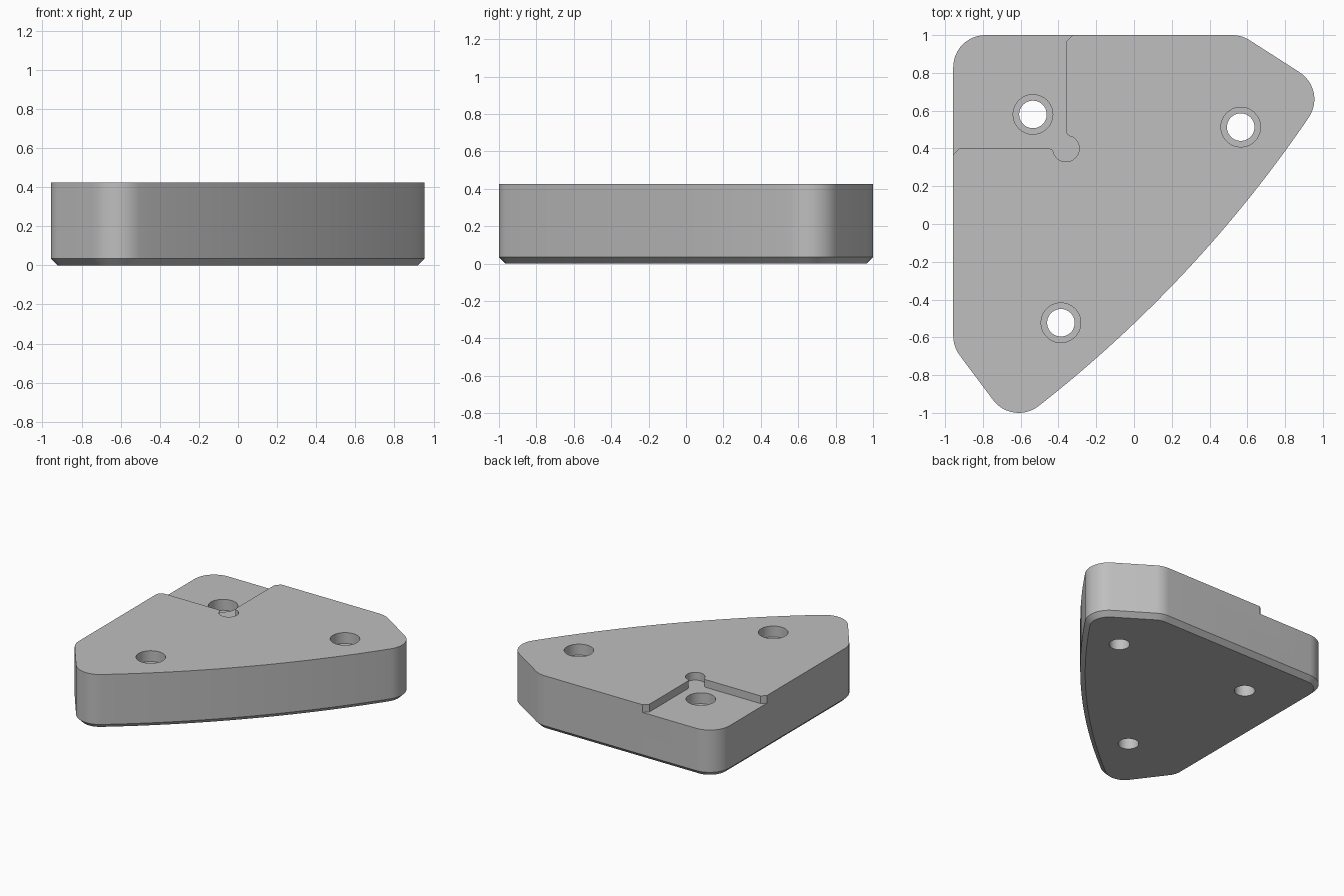
import bpy, bmesh
from math import radians, sin, cos, atan2, sqrt, pi

cube = bpy.data.objects.get("Cube")
if cube:
    bpy.data.objects.remove(cube, do_unlink=True)

grey = bpy.data.materials.new("plain grey")
grey.use_nodes = True
colour = (0.52, 0.52, 0.52, 1)
grey.diffuse_color = colour
grey.node_tree.nodes["Principled BSDF"].inputs["Base Color"].default_value = colour

TOP, CHAMFER, RADIUS = 0.425, 0.035, 0.17
POCKET_FLOOR = 0.365


def arc(cx, cy, r, a0, a1, n):
    """Points along an arc, angles in radians."""
    steps = [a0 + (a1 - a0) * i / n for i in range(n + 1)]
    return [(cx + r * cos(a), cy + r * sin(a)) for a in steps]


def loft(name, layers):
    """Closed solid through matching outlines given as (points, z)."""
    bm = bmesh.new()
    rings = [[bm.verts.new((x, y, z)) for x, y in pts] for pts, z in layers]
    for low, high in zip(rings, rings[1:]):
        for i in range(len(low)):
            j = (i + 1) % len(low)
            bm.faces.new((low[i], low[j], high[j], high[i]))
    bm.faces.new(rings[0][::-1])
    bm.faces.new(rings[-1])
    bmesh.ops.recalc_face_normals(bm, faces=bm.faces[:])
    mesh = bpy.data.meshes.new(name)
    bm.to_mesh(mesh)
    bm.free()
    mesh.materials.append(grey)
    obj = bpy.data.objects.new(name, mesh)
    bpy.context.collection.objects.link(obj)
    return obj


# Plate outline: rounded corners around these centres, one side bowed
corners = [(-0.787, 0.83), (0.52, 0.83), (0.785, 0.66), (-0.61, -0.83), (-0.787, -0.593)]
BOW = 6.63
(ax, ay), (bx, by) = corners[2], corners[3]
half = sqrt((ax - bx) ** 2 + (ay - by) ** 2) / 2
reach = sqrt(BOW ** 2 - half ** 2)
bow_x = (ax + bx) / 2 - reach * (ay - by) / (2 * half)
bow_y = (ay + by) / 2 + reach * (ax - bx) / (2 * half)
bow_start = atan2(ay - bow_y, ax - bow_x)
bow_end = atan2(by - bow_y, bx - bow_x)


def outline(r):
    pts = []
    count = len(corners)
    normals = []
    for i, (x, y) in enumerate(corners):
        nx, ny = corners[(i + 1) % count]
        normals.append(atan2(ny - y, nx - x) + pi / 2)
    for i, (x, y) in enumerate(corners):
        a0 = bow_end if i == 3 else normals[i - 1]
        a1 = bow_start if i == 2 else normals[i]
        turn = (a0 - a1) % (2 * pi)
        pts += arc(x, y, r, a0, a0 - turn, 12)
        if i == 2:
            pts += arc(bow_x, bow_y, BOW + r, bow_start, bow_end, 32)[1:-1]
    return pts


plate = loft("corner_plate", [(outline(RADIUS - CHAMFER), 0),
                              (outline(RADIUS), CHAMFER),
                              (outline(RADIUS), TOP)])

# Corner pocket: half profile mirrored over its diagonal, with a relief round
px, py = -0.36, 0.40
touch = atan2(0.095, 0.032)
side = [(0.035, 0.8), (0.035, 0.6), (0, 0.565)]
side += arc(0.032, 0.095, 0.032, pi, pi + touch, 8)
side += arc(0, 0, 0.07, touch, -pi / 4, 14)[1:]
profile = side + [(-v, -u) for u, v in side[-2::-1]] + [(-0.8, 0.8)]
profile = [(px + u, py + v) for u, v in profile]
cutters = [loft("pocket_cutter", [(profile, POCKET_FLOOR), (profile, 0.6)])]

# Counterbored screw holes
for x, y, surface in ((-0.535, 0.58, POCKET_FLOOR), (0.565, 0.513, TOP), (-0.387, -0.523, TOP)):
    bore = arc(x, y, 0.073, 0, 2 * pi, 40)[:-1]
    sink = arc(x, y, 0.105, 0, 2 * pi, 40)[:-1]
    ledge = surface - 0.085
    cutters.append(loft("hole_cutter", [(bore, -0.1), (bore, ledge), (sink, ledge), (sink, 0.6)]))

bpy.ops.object.select_all(action='DESELECT')
plate.select_set(True)
bpy.context.view_layer.objects.active = plate
for cutter in cutters:
    cutter.hide_render = True
    cut = plate.modifiers.new("cut", 'BOOLEAN')
    cut.operation = 'DIFFERENCE'
    cut.solver = 'EXACT'
    cut.object = cutter
    bpy.ops.object.modifier_apply(modifier=cut.name)
    bpy.data.objects.remove(cutter, do_unlink=True)

bpy.ops.object.shade_smooth_by_angle(angle=radians(30))
